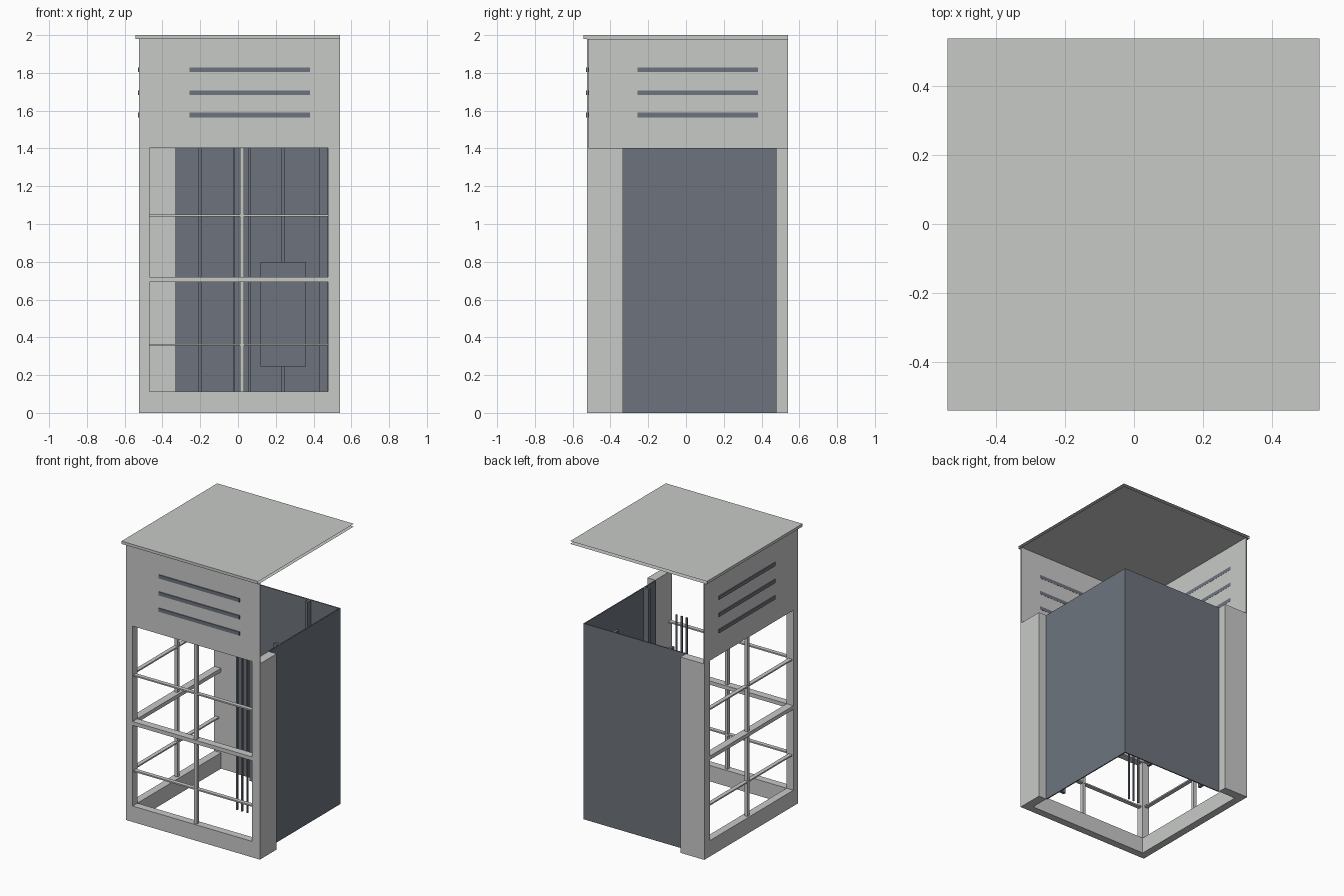
import bpy, bmesh

cube = bpy.data.objects.get("Cube")
if cube:
    bpy.data.objects.remove(cube, do_unlink=True)


def material(name, rgb):
    m = bpy.data.materials.new(name)
    m.use_nodes = True
    m.diffuse_color = (*rgb, 1)
    m.node_tree.nodes["Principled BSDF"].inputs["Base Color"].default_value = (*rgb, 1)
    return m


LIGHT = material("light_grey", (0.575, 0.59, 0.575))
DARK = material("slate_grey", (0.155, 0.175, 0.205))


def box(name, x, y, z, mat, open_ends=False):
    """Box from three (low, high) ranges, optionally open on +x and +y."""
    bm = bmesh.new()
    bmesh.ops.create_cube(bm, size=1)
    for v in bm.verts:
        v.co = [r[0] + (c + 0.5) * (r[1] - r[0]) for c, r in zip(v.co, (x, y, z))]
    bm.normal_update()
    if open_ends:
        ends = [f for f in bm.faces if f.normal.x > 0.5 or f.normal.y > 0.5]
        bmesh.ops.delete(bm, geom=ends, context='FACES_ONLY')
    me = bpy.data.meshes.new(name)
    bm.to_mesh(me)
    bm.free()
    me.materials.append(mat)
    ob = bpy.data.objects.new(name, me)
    bpy.context.collection.objects.link(ob)
    return ob


def pair(name, along, depth, z, mat):
    """One part on the x axis walls and its twin across the x = y diagonal."""
    box("front_" + name, along, depth, z, mat)
    box("side_" + name, depth, along, z, mat)


LO, HI = -0.523, 0.54          # outer faces of the shaft
IN_LO, IN_HI = -0.469, 0.477   # window opening
TOP = 1.403                    # top of the glazed part

# Glazed front and side: posts, base, upper panel
FRAME = (LO, LO + 0.054)
box("corner_post", FRAME, FRAME, (0, TOP), LIGHT)
pair("end_post", (IN_HI, HI), FRAME, (0, TOP), LIGHT)
pair("base_beam", (IN_LO, IN_HI), FRAME, (0, 0.114), LIGHT)
pair("upper_panel", (LO, HI), (LO, LO + 0.008), (TOP, 1.98), LIGHT)

# Window bars
pair("middle_beam", (IN_LO, IN_HI), FRAME, (0.692, 0.719), LIGHT)
pair("mullion", (0.010, 0.033), (-0.511, -0.486), (0.114, TOP), LIGHT)
for label, z in (("upper", 1.04), ("lower", 0.356)):
    pair(label + "_bar", (IN_LO, IN_HI), (-0.513, -0.484), (z, z + 0.01), LIGHT)

# Ventilation slats through the upper panels
for i, z in enumerate((1.565, 1.682, 1.804)):
    pair(f"slat_{i + 1}", (-0.258, 0.381), (-0.530, LO + 0.009), (z, z + 0.025), DARK)

# Solid wall returns beside the dark panels
box("back_return", (LO, -0.334), (IN_HI, HI), (0, TOP), LIGHT)
box("right_return", (IN_HI, HI), (LO, -0.334), (0, TOP), LIGHT)

# Dark walls at the back and on the closed side
box("back_wall", (-0.334, 0.478), (0.470, 0.478), (0, TOP), DARK)
box("closed_side_wall", (0.470, 0.478), (-0.334, 0.478), (0, TOP), DARK)

# Guide rails, counterweight and hoist cables
box("back_rail_1", (-0.21, -0.19), (0.43, 0.47), (0, TOP), DARK)
box("back_rail_2", (0.23, 0.25), (0.43, 0.47), (0, TOP), DARK)
box("side_rail", (0.43, 0.47), (-0.21, -0.19), (0, TOP), DARK)
box("counterweight", (0.12, 0.36), (0.37, 0.43), (0.245, 0.80), DARK)
for i in range(3):
    x = -0.02 + 0.04 * i
    box(f"cable_{i + 1}", (x - 0.005, x + 0.005), (0.015, 0.025), (0, TOP), DARK)

# Roof with a folded lip on the glazed sides
box("roof", (-0.543, HI), (-0.543, HI), (1.98, 2.0), LIGHT, open_ends=True)
